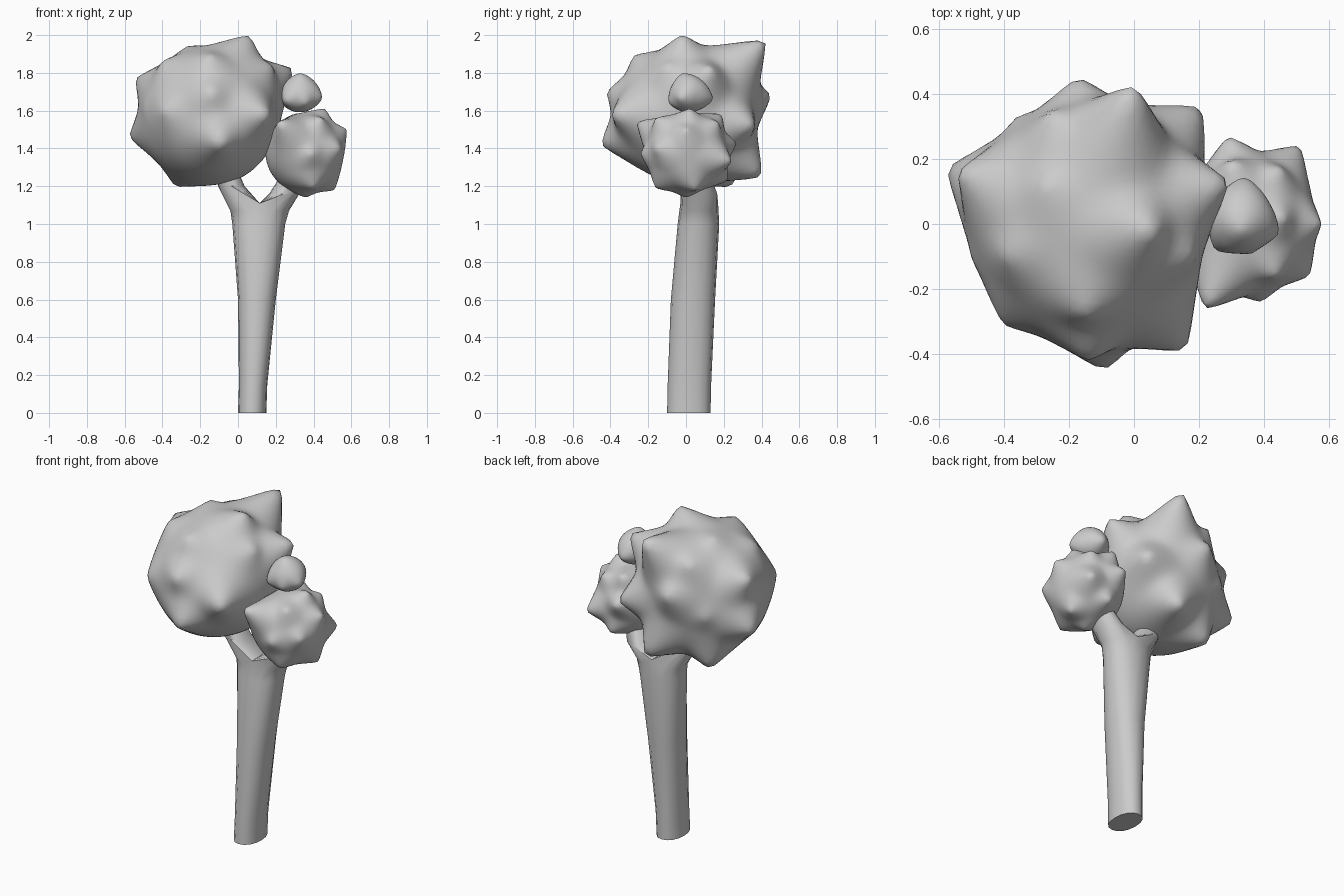
import bpy, bmesh, math
from mathutils import Vector

if "Cube" in bpy.data.objects:
    bpy.data.objects.remove(bpy.data.objects["Cube"])


def finish(bm, name, angle):
    bmesh.ops.recalc_face_normals(bm, faces=bm.faces)
    me = bpy.data.meshes.new(name)
    bm.to_mesh(me)
    bm.free()
    ob = bpy.data.objects.new(name, me)
    bpy.context.collection.objects.link(ob)
    bpy.ops.object.select_all(action='DESELECT')
    ob.select_set(True)
    bpy.context.view_layer.objects.active = ob
    bpy.ops.object.shade_smooth_by_angle(angle=math.radians(angle))
    return ob


SIDES = 16


def ring(bm, x, y, z, rx, ry):
    # slightly squared ellipse
    pts = []
    for i in range(SIDES):
        c, s = math.cos(2 * math.pi * i / SIDES), math.sin(2 * math.pi * i / SIDES)
        pts.append(bm.verts.new((x + rx * math.copysign(abs(c) ** 0.9, c),
                                 y + ry * math.copysign(abs(s) ** 0.9, s), z)))
    return pts


def skin(bm, loops):
    for a, b in zip(loops, loops[1:]):
        for i in range(SIDES):
            j = (i + 1) % SIDES
            bm.faces.new((a[i], a[j], b[j], b[i]))


def foliage(name, center, radius, peaks, width, detail=5):
    # round clump pulled out into soft points at the given peak positions
    c = Vector(center)
    spikes = []
    for p in peaks:
        d = Vector(p) - c
        spikes.append((d.normalized(), max(d.length - radius, 0.01)))
    bm = bmesh.new()
    bmesh.ops.create_icosphere(bm, subdivisions=detail, radius=1)
    for v in bm.verts:
        n = v.co.normalized()
        total = 0
        for d, amp in spikes:
            total += (amp * math.exp(-(n.angle(d) / width) ** 1.15)) ** 3
        v.co = c + n * (radius + total ** (1 / 3))
    return finish(bm, name, 50)


# Forked trunk: one tapered stem whose top loop splits across a saddle
bm = bmesh.new()
stem = [ring(bm, *r) for r in [
    (0.075, 0.015, 0, 0.075, 0.115), (0.08, 0.018, 0.15, 0.075, 0.115),
    (0.1, 0.037, 0.6, 0.1, 0.117), (0.11, 0.066, 1.0, 0.14, 0.11),
    (0.115, 0.07, 1.07, 0.155, 0.1)]]
skin(bm, stem)
bm.faces.new(stem[0][::-1])
top = stem[-1]
for i in (4, 12):
    top[i].co.z = 1.11
mid = [bm.verts.new(top[4].co.lerp(top[12].co, (k + 1) / 8)) for k in range(7)]
right = [mid[k - 5] if 5 <= k <= 11 else top[k] for k in range(SIDES)]
left = [top[k] if 4 <= k <= 12 else mid[(3 - k) % SIDES] for k in range(SIDES)]
for start, rings in (
        (right, [(0.245, 0.07, 1.16, 0.08, 0.095), (0.33, 0.03, 1.34, 0.05, 0.07)]),
        (left, [(-0.035, 0.05, 1.2, 0.07, 0.075), (-0.1, 0.02, 1.4, 0.05, 0.05)])):
    loops = [start] + [ring(bm, *r) for r in rings]
    skin(bm, loops)
    bm.faces.new(loops[-1])
finish(bm, "forked_trunk", 45)

# Large foliage clump
foliage("large_foliage", (-0.145, 0, 1.57), 0.352, [
    (0.0, 0.42, 1.97), (0.06, -0.02, 2.0), (0.29, 0.13, 1.82), (0.21, 0.36, 1.52),
    (-0.17, 0.45, 1.68), (-0.54, 0.16, 1.77), (-0.575, 0.17, 1.46), (-0.33, 0.24, 1.2),
    (0.0, 0.4, 1.25), (0.16, -0.39, 1.58), (-0.09, -0.45, 1.42), (-0.4, -0.31, 1.6),
    (-0.14, -0.42, 1.7), (-0.5, -0.1, 1.62), (-0.27, 0.12, 1.94), (-0.15, -0.28, 1.89),
    (0.18, -0.1, 1.84), (-0.36, 0.33, 1.55), (-0.25, 0.34, 1.86), (-0.4, -0.1, 1.86)],
    0.31)

# Smaller foliage clump on the right
foliage("small_foliage", (0.35, 0, 1.375), 0.203, [
    (0.575, 0, 1.5), (0.51, 0.24, 1.33), (0.29, 0.27, 1.43), (0.22, -0.26, 1.54),
    (0.39, -0.24, 1.37), (0.54, -0.16, 1.4), (0.46, 0.02, 1.61), (0.51, 0.05, 1.18),
    (0.3, 0.19, 1.58), (0.36, 0.0, 1.14), (0.4, -0.16, 1.19), (0.36, 0.22, 1.23),
    (0.44, -0.16, 1.56), (0.45, 0.17, 1.54)], 0.32, 5)

# Little top tuft
foliage("foliage_tuft", (0.33, 0.015, 1.69), 0.095, [
    (0.445, -0.03, 1.665), (0.34, 0.145, 1.66), (0.25, -0.08, 1.65),
    (0.33, -0.02, 1.797), (0.24, 0.06, 1.63), (0.36, -0.09, 1.64)], 0.5, 4)
